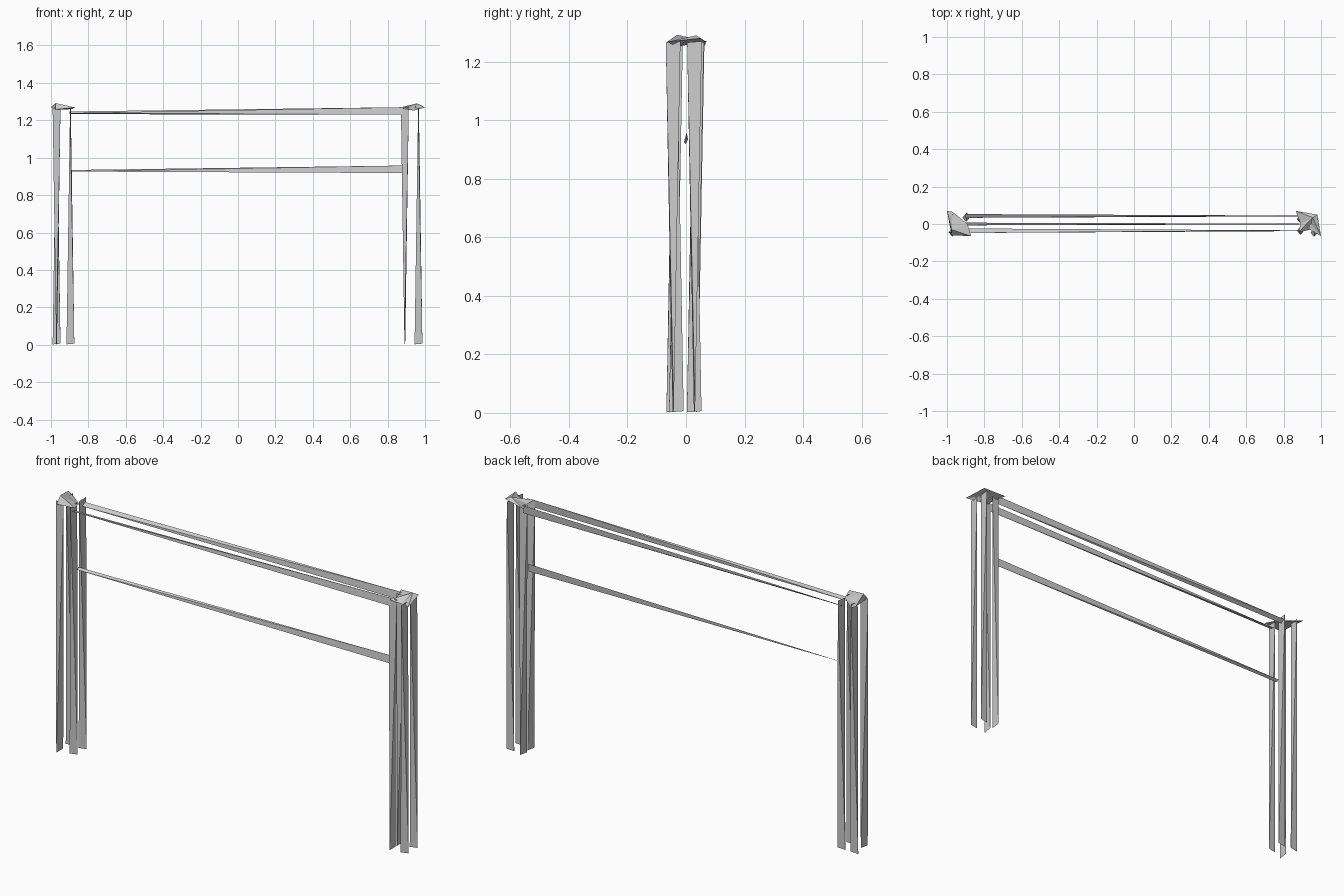
import bpy
from mathutils import Vector

if "Cube" in bpy.data.objects:
    bpy.data.objects.remove(bpy.data.objects["Cube"])


def make(name, verts, faces):
    mesh = bpy.data.meshes.new(name)
    mesh.from_pydata([tuple(v) for v in verts], [], faces)
    ob = bpy.data.objects.new(name, mesh)
    bpy.context.collection.objects.link(ob)
    return ob


def sliver(name, start, end, half_a, half_b):
    """Four-sided low-poly pole: an edge at each end, turned a quarter."""
    start, end = Vector(start), Vector(end)
    half_a, half_b = Vector(half_a), Vector(half_b)
    verts = [start - half_a, start + half_a, end - half_b, end + half_b]
    return make(name, verts, [(0, 1, 2), (1, 0, 3), (2, 3, 0), (3, 2, 1)])


ALONG_X, ALONG_Y = (0.021, 0.002, 0.002), (0.002, 0.025, 0.002)

# Posts: x, y, and whether the bottom edge runs along x
poles = [
    (-0.97, -0.042, False), (-0.97, 0.038, True),
    (-0.896, -0.036, True), (-0.896, 0.036, True),
    (0.892, -0.033, False), (0.892, 0.028, False),
    (0.965, -0.044, True), (0.965, 0.029, True),
]
for x, y, bottom_x in poles:
    a, b = (ALONG_X, ALONG_Y) if bottom_x else (ALONG_Y, ALONG_X)
    sliver("post_pole", (x, y, 0.004), (x, y, 1.268), a, b)

# Rails: y, left height, right height, half size of the left edge in y and z
for name, y, zl, zr, half_y, half_z in [
    ("front_top_rail", -0.036, 1.236, 1.25, 0.012, -0.003),
    ("back_top_rail", 0.043, 1.24, 1.25, 0.01, 0.007),
    ("middle_rail", 0.0, 0.93, 0.938, 0.007, 0.004),
]:
    sliver(name, (-0.9, y, zl), (0.885, y, zr), (0, half_y, half_z), (0, 0.002, 0.02))


# Caps: shallow faceted roofs over each post
def cap(name, rim, apex):
    n = len(rim)
    faces = [(i, (i + 1) % n, n) for i in range(n)] + [tuple(range(n))[::-1]]
    return make(name, list(rim) + [apex], faces)


cap("left_cap",
    [(-1.0, 0.07, 1.27), (-0.975, -0.06, 1.258), (-0.87, -0.065, 1.268),
     (-0.89, 0.0, 1.26), (-0.97, 0.065, 1.255)],
    (-0.975, -0.03, 1.292))
cap("right_cap",
    [(0.865, 0.07, 1.268), (0.89, 0.0, 1.26), (0.88, -0.045, 1.265),
     (0.94, -0.03, 1.252), (1.0, -0.065, 1.268), (0.98, 0.05, 1.28)],
    (0.955, 0.035, 1.29))
